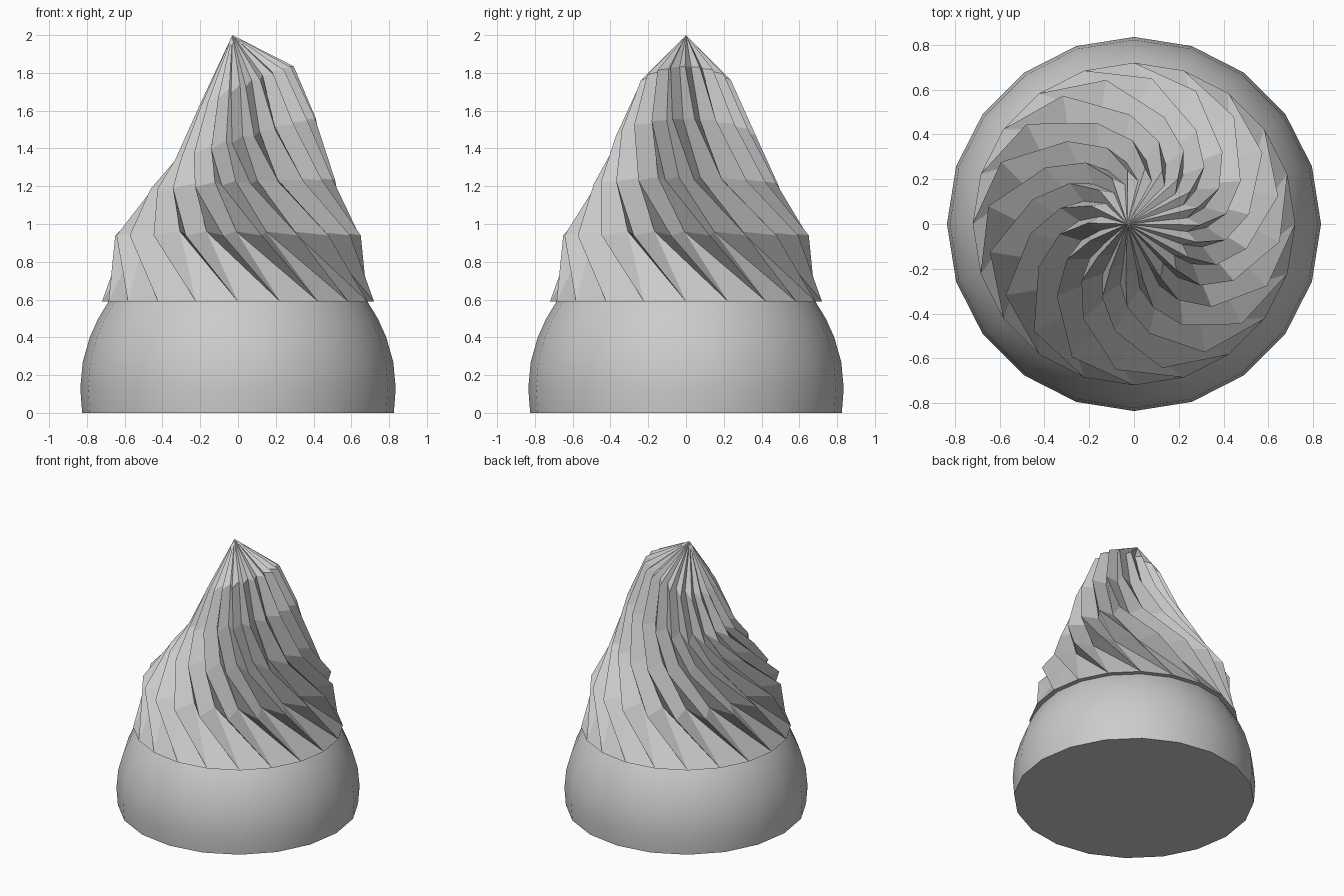
import bpy, bmesh
from math import sin, cos, radians

if "Cube" in bpy.data.objects:
    bpy.data.objects.remove(bpy.data.objects["Cube"])

N = 20


def finish(name, bm):
    bmesh.ops.recalc_face_normals(bm, faces=bm.faces[:])
    mesh = bpy.data.meshes.new(name)
    bm.to_mesh(mesh)
    bm.free()
    obj = bpy.data.objects.new(name, mesh)
    bpy.context.collection.objects.link(obj)
    return obj


def polar(bm, r, deg, z, cx=0.0, tilt=0.0):
    a = radians(deg)
    return bm.verts.new((cx + r * cos(a), r * sin(a), z + tilt * cos(a)))


# Rounded cup: a 20-sided smooth dome with a flat bottom
profile = [(0.825, 0), (0.835, 0.13), (0.822, 0.27), (0.785, 0.4),
           (0.74, 0.5), (0.685, 0.59), (0.62, 0.67), (0.48, 0.76)]
bm = bmesh.new()
rings = [[polar(bm, r, i * 360 / N, z) for i in range(N)] for r, z in profile]
for lo, hi in zip(rings, rings[1:]):
    for i in range(N):
        j = (i + 1) % N
        bm.faces.new((lo[i], lo[j], hi[j], hi[i]))
bm.faces.new(rings[0][::-1])
bm.faces.new(rings[-1])
cup = finish("rounded_cup", bm)
bpy.context.view_layer.objects.active = cup
cup.select_set(True)
bpy.ops.object.shade_smooth_by_angle(angle=radians(40))

# Twisted swirl: sawtooth rings
# (ridge radius, height, twist, centre x, tilt, groove depth ratio, groove angle)
levels = [(0.655, 0.94, -25, 0.0, 0.0, 0.78, 6),
          (0.49, 1.21, -49, 0.025, 0.025, 0.74, 7),
          (0.375, 1.45, -65, 0.04, 0.11, 0.76, 8),
          (0.25, 1.73, -73, 0.045, 0.105, 0.78, 9)]
bm = bmesh.new()
base = [polar(bm, 0.72, i * 360 / N, 0.59) for i in range(N)]
stars = []
for r, z, twist, cx, tilt, groove, offset in levels:
    star = []
    for i in range(N):
        a = i * 360 / N + twist
        star.append(polar(bm, r, a, z, cx, tilt))
        star.append(polar(bm, r * groove, a + offset, z + 0.02, cx, tilt * groove))
    stars.append(star)
apex = bm.verts.new((-0.03, 0, 2.0))

# Skirt from the plain rim to the first sawtooth ring
bm.faces.new(base[::-1])
for i in range(N):
    j = (i + 1) % N
    s = stars[0]
    bm.faces.new((base[i], s[2 * i + 1], s[2 * i]))
    bm.faces.new((base[i], base[j], s[2 * i + 1]))
    bm.faces.new((base[j], s[2 * j], s[2 * i + 1]))
# Ridge bands and pointed tip
for k in range(2 * N):
    m = (k + 1) % (2 * N)
    for lo, hi in zip(stars, stars[1:]):
        bm.faces.new((lo[k], lo[m], hi[m], hi[k]))
    bm.faces.new((stars[-1][k], stars[-1][m], apex))
finish("twisted_swirl", bm)
